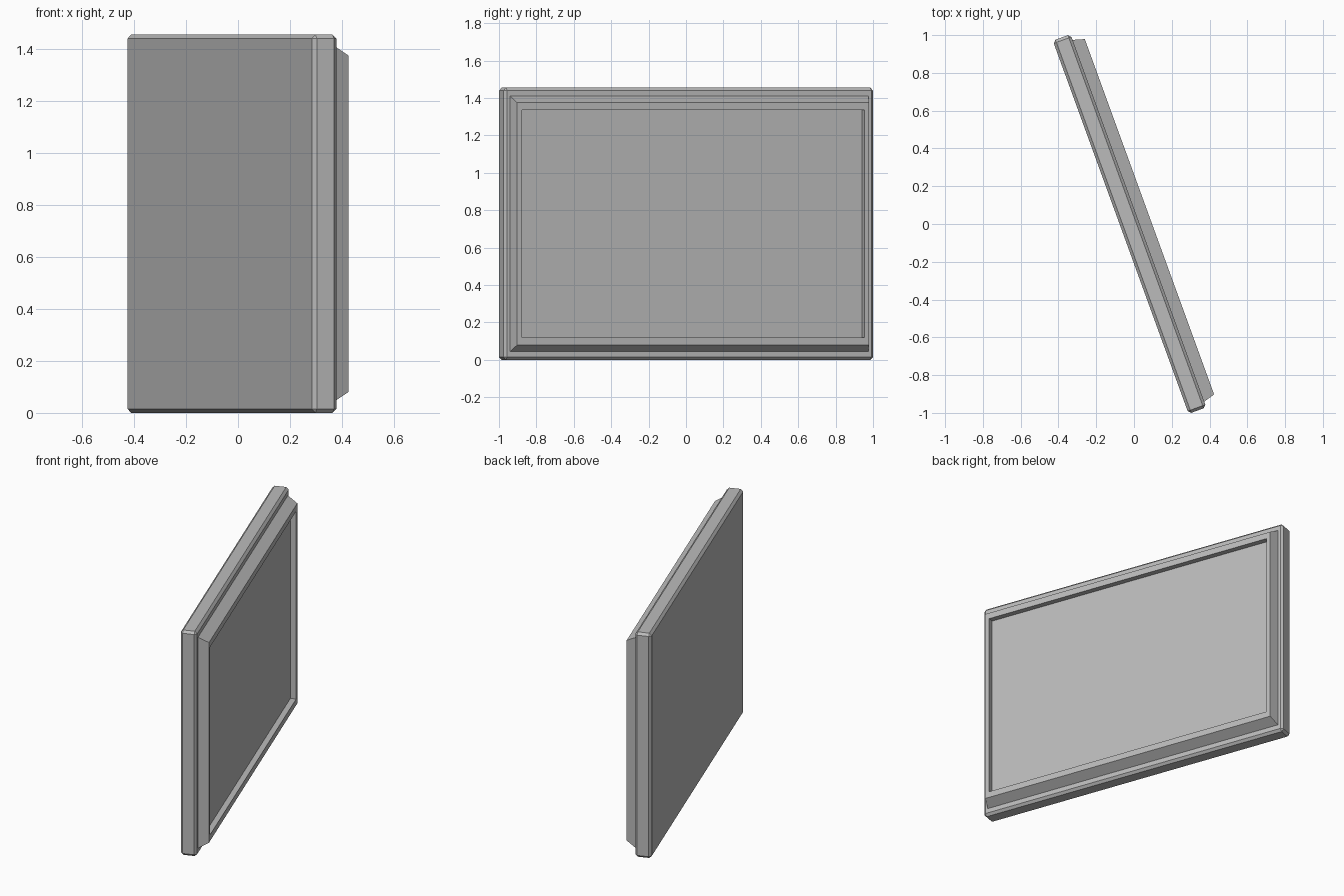
import bpy, bmesh, math

cube = bpy.data.objects.get("Cube")
if cube:
    bpy.data.objects.remove(cube, do_unlink=True)

TURN = math.radians(20)      # panel is turned about the vertical axis
HEIGHT = 1.455
HALF_LENGTH = 1.051
SHIFT = 0.008                # offset of the panel centre along its length
BACK, FRONT = -0.072, 0.028  # board faces, measured along the panel normal
RIDGE, FLOOR = 0.09, 0.055   # raised moulding and sunken field

grey = bpy.data.materials.new("plain grey")
grey.use_nodes = True
colour = (0.5, 0.5, 0.5, 1)
grey.diffuse_color = colour
grey.node_tree.nodes["Principled BSDF"].inputs["Base Color"].default_value = colour


def stepped_panel(name, rings, cap_back=False):
    """Join rectangles given as (depth, end inset, edge inset) and cap the last."""
    bm = bmesh.new()
    loops = []
    for depth, end, edge in rings:
        y, low, high = HALF_LENGTH - end, edge, HEIGHT - edge
        corners = [(-y, low), (y, low), (y, high), (-y, high)]
        loops.append([bm.verts.new((depth, SHIFT + a, b)) for a, b in corners])
    for a, b in zip(loops, loops[1:]):
        for i in range(4):
            j = (i + 1) % 4
            bm.faces.new((a[i], a[j], b[j], b[i]))
    bm.faces.new(loops[-1])
    if cap_back:
        bm.faces.new(loops[0][::-1])
    mesh = bpy.data.meshes.new(name)
    bm.to_mesh(mesh)
    bm.free()
    mesh.materials.append(grey)
    obj = bpy.data.objects.new(name, mesh)
    obj.rotation_euler.z = TURN
    bpy.context.collection.objects.link(obj)
    return obj


# Backing board with chamfered edges
board = stepped_panel("backing_board", [(BACK, 0, 0), (FRONT, 0, 0)], True)
chamfer = board.modifiers.new("chamfer", 'BEVEL')
chamfer.width = 0.015
chamfer.segments = 1

# Raised moulding: sloped outside, flat rim, straight inner wall, sunken field
stepped_panel("raised_moulding", [
    (FRONT, 0.032, 0.045),
    (RIDGE, 0.05, 0.08),
    (RIDGE, 0.077, 0.12),
    (FLOOR, 0.077, 0.12),
])
